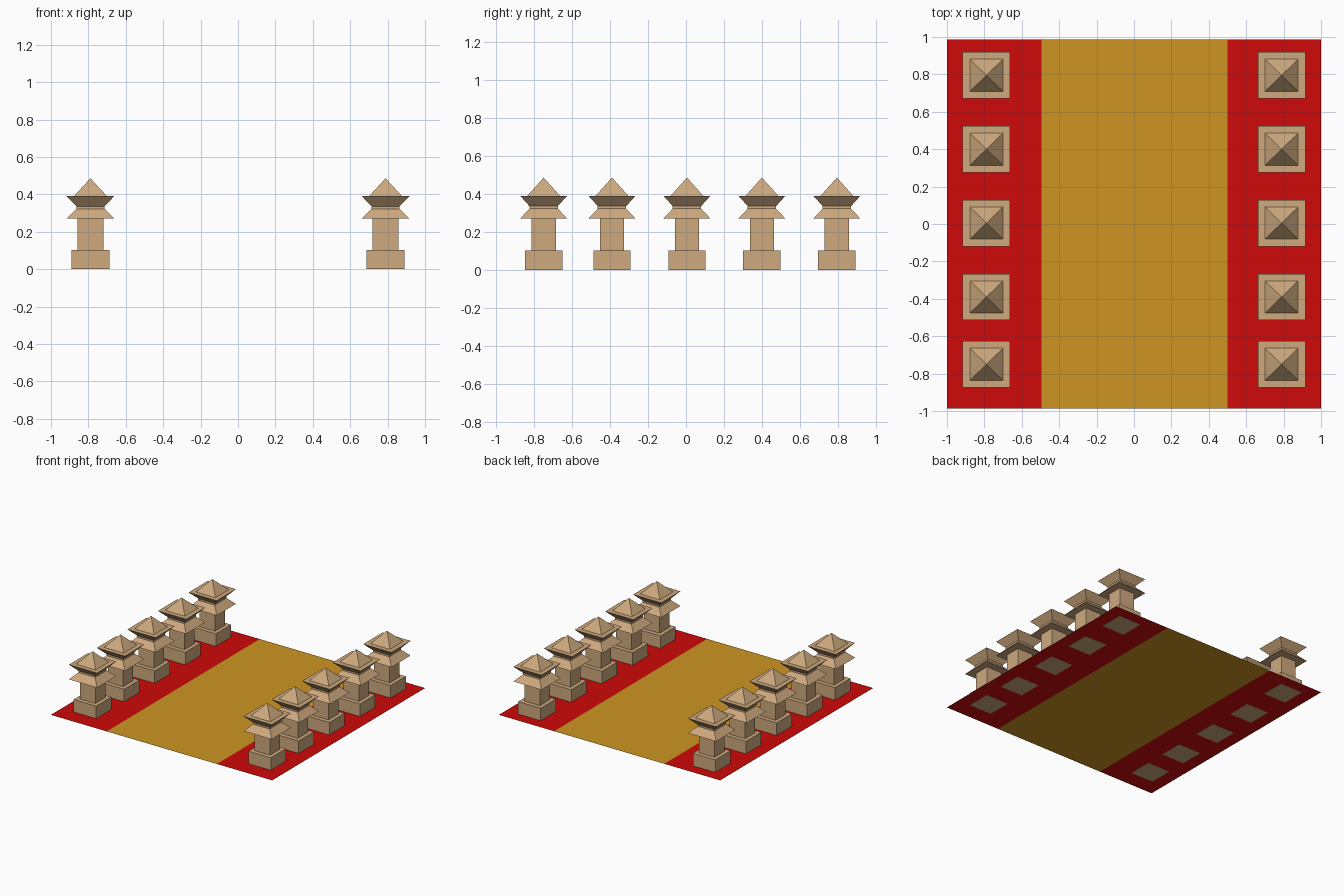
import bpy, bmesh

if "Cube" in bpy.data.objects:
    bpy.data.objects.remove(bpy.data.objects["Cube"])


def material(name, rgb):
    m = bpy.data.materials.new(name)
    m.diffuse_color = (*rgb, 1)
    m.use_nodes = True
    m.node_tree.nodes["Principled BSDF"].inputs["Base Color"].default_value = m.diffuse_color
    return m


STONE = material("tan_stone", (0.62, 0.40, 0.21))
RED = material("red_border", (0.62, 0.003, 0.003))
GOLD = material("gold_path", (0.61, 0.30, 0.016))


def loft_mesh(name, rings, mat):
    """Stack rectangular rings (width x, width y, z); a zero width ring is an apex."""
    bm = bmesh.new()
    loops = []
    for wx, wy, z in rings:
        corners = [(0, 0)] if wx == 0 else [(-1, -1), (1, -1), (1, 1), (-1, 1)]
        loops.append([bm.verts.new((sx * wx / 2, sy * wy / 2, z)) for sx, sy in corners])
    bm.faces.new(loops[0][::-1])
    for a, b in zip(loops, loops[1:]):
        for i in range(4):
            j = (i + 1) % 4
            if len(b) == 1:
                bm.faces.new((a[i], a[j], b[0]))
            else:
                bm.faces.new((a[i], a[j], b[j], b[i]))
    if len(loops[-1]) == 4:
        bm.faces.new(loops[-1])
    me = bpy.data.meshes.new(name)
    bm.to_mesh(me)
    bm.free()
    me.materials.append(mat)
    return me


def place(name, mesh, loc=(0, 0, 0)):
    ob = bpy.data.objects.new(name, mesh)
    ob.location = loc
    bpy.context.collection.objects.link(ob)


def strip(name, x0, x1, mat):
    bm = bmesh.new()
    y, z = 0.987, 0.001
    bm.faces.new([bm.verts.new(p) for p in ((x0, -y, z), (x1, -y, z), (x1, y, z), (x0, y, z))])
    me = bpy.data.meshes.new(name)
    bm.to_mesh(me)
    bm.free()
    me.materials.append(mat)
    place(name, me)


# Floor: gold path between two red borders
strip("left_border", -1, -0.495, RED)
strip("path", -0.495, 0.5, GOLD)
strip("right_border", 0.5, 1, RED)

# Lantern parts, shared by all ten pillars
PARTS = [
    loft_mesh("pillar_base", [(0.203, 0.197, 0), (0.203, 0.197, 0.103)], STONE),
    loft_mesh("pillar_shaft", [(0.14, 0.128, 0.103), (0.14, 0.128, 0.272)], STONE),
    # lower skirt, neck and flared upper tray
    loft_mesh("pillar_roof", [(0.254, 0.248, 0.27), (0.15, 0.15, 0.322),
                              (0.15, 0.15, 0.336), (0.254, 0.248, 0.39)], STONE),
    loft_mesh("pillar_cap", [(0.177, 0.172, 0.39), (0, 0, 0.486)], STONE),
]

# Two rows of five pillars
for side, x in (("left", -0.789), ("right", 0.789)):
    for i, y in enumerate((-0.75, -0.39, 0.005, 0.40, 0.795)):
        for me in PARTS:
            place(f"{side}_{me.name}_{i + 1}", me, (x, y, 0))
